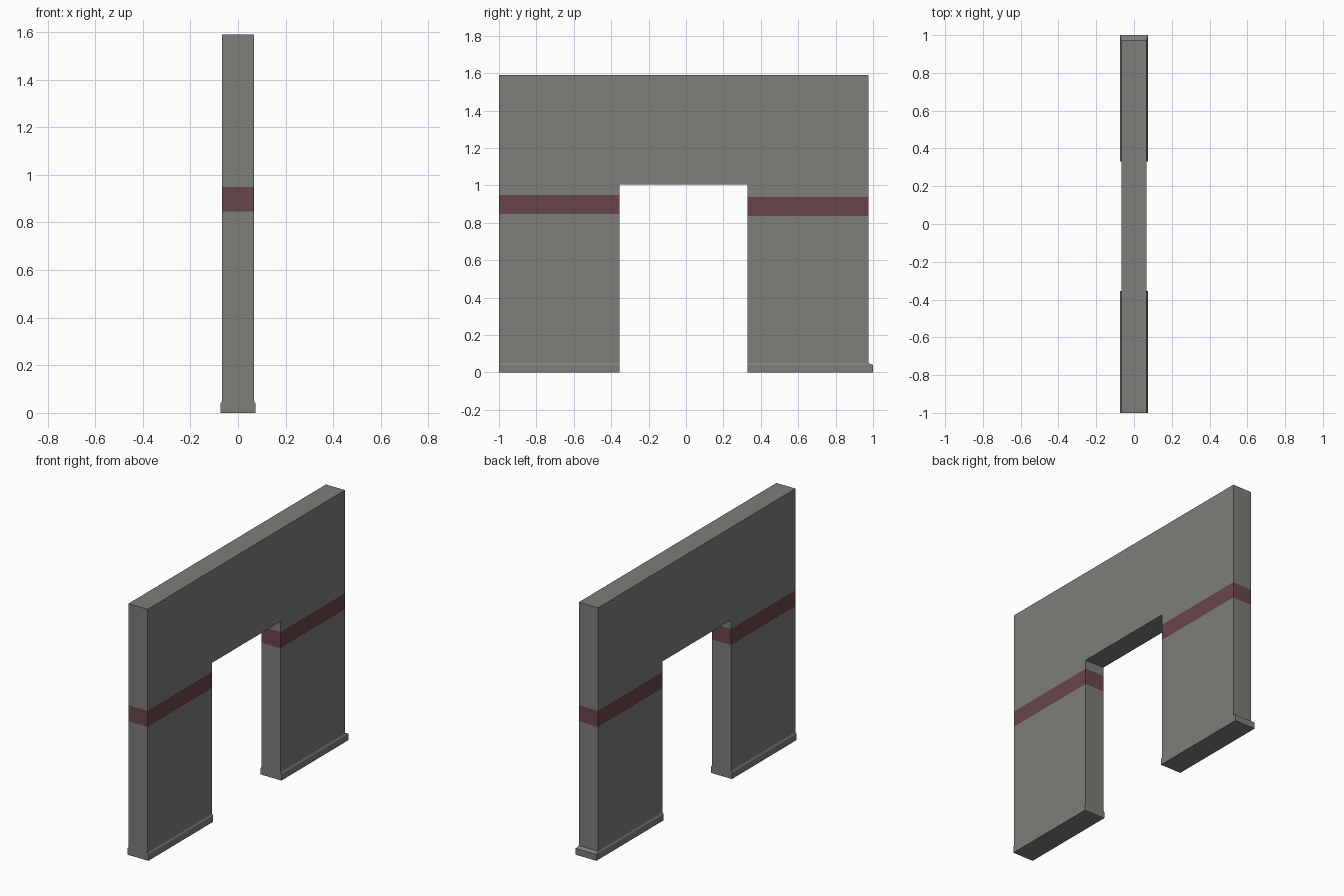
import bpy, bmesh

if "Cube" in bpy.data.objects:
    bpy.data.objects.remove(bpy.data.objects["Cube"])

# overall sizes
HX = 0.067                      # half thickness of the wall
BX = 0.073                      # half thickness of the skirting
Y0, YA, YB, Y1 = -1.0, -0.355, 0.33, 0.975
DOOR, TOP = 1.005, 1.59
SKIRT, SKIRT_TOP = 0.04, 0.05
STRIPES = {-1: (0.846, 0.948), 1: (0.836, 0.938)}   # band height on each pier


def material(name, rgb):
    m = bpy.data.materials.new(name)
    m.diffuse_color = (*rgb, 1)
    m.use_nodes = True
    m.node_tree.nodes["Principled BSDF"].inputs["Base Color"].default_value = m.diffuse_color
    return m


grey = material("stone_grey", (0.205, 0.205, 0.19))
red = material("dull_red", (0.138, 0.06, 0.069))


def finish(bm, name, mats):
    bmesh.ops.remove_doubles(bm, verts=bm.verts, dist=1e-5)
    bmesh.ops.recalc_face_normals(bm, faces=bm.faces)
    me = bpy.data.meshes.new(name)
    bm.to_mesh(me)
    bm.free()
    for m in mats:
        me.materials.append(m)
    ob = bpy.data.objects.new(name, me)
    bpy.context.collection.objects.link(ob)
    return ob


# wall with doorway: quads in the side plane, extruded through the thickness
bm = bmesh.new()


def panel(ya, yb, za, zb):
    bm.faces.new([bm.verts.new((-HX, y, z))
                  for y, z in ((ya, za), (yb, za), (yb, zb), (ya, zb))])


for side, ya, yb in ((-1, Y0, YA), (1, YB, Y1)):
    zs = [SKIRT_TOP, *STRIPES[side], DOOR, TOP]
    for za, zb in zip(zs, zs[1:]):
        panel(ya, yb, za, zb)
panel(YA, YB, DOOR, TOP)
bmesh.ops.remove_doubles(bm, verts=bm.verts, dist=1e-5)
ext = bmesh.ops.extrude_face_region(bm, geom=bm.faces[:], use_keep_orig=True)
new_verts = [g for g in ext["geom"] if isinstance(g, bmesh.types.BMVert)]
bmesh.ops.translate(bm, verts=new_verts, vec=(2 * HX, 0, 0))
# painted band by height
for f in bm.faces:
    c = f.calc_center_median()
    lo, hi = STRIPES[-1 if c.y < 0 else 1]
    f.material_index = int(lo < c.z < hi)
finish(bm, "doorway_wall", [grey, red])


# skirting with a sloped top edge around each pier foot
def skirting(name, ya, yb, wall_yb):
    bm = bmesh.new()
    rings = []
    for hx, ye, z in ((BX, yb, 0), (BX, yb, SKIRT), (HX, wall_yb, SKIRT_TOP)):
        rings.append([bm.verts.new(p) for p in
                      ((-hx, ya, z), (hx, ya, z), (hx, ye, z), (-hx, ye, z))])
    for a, b in zip(rings, rings[1:]):
        for i in range(4):
            j = (i + 1) % 4
            bm.faces.new((a[i], a[j], b[j], b[i]))
    bm.faces.new(rings[0][::-1])
    finish(bm, name, [grey])


skirting("front_skirting", Y0, YA, YA)
skirting("back_skirting", YB, 1.0, Y1)
